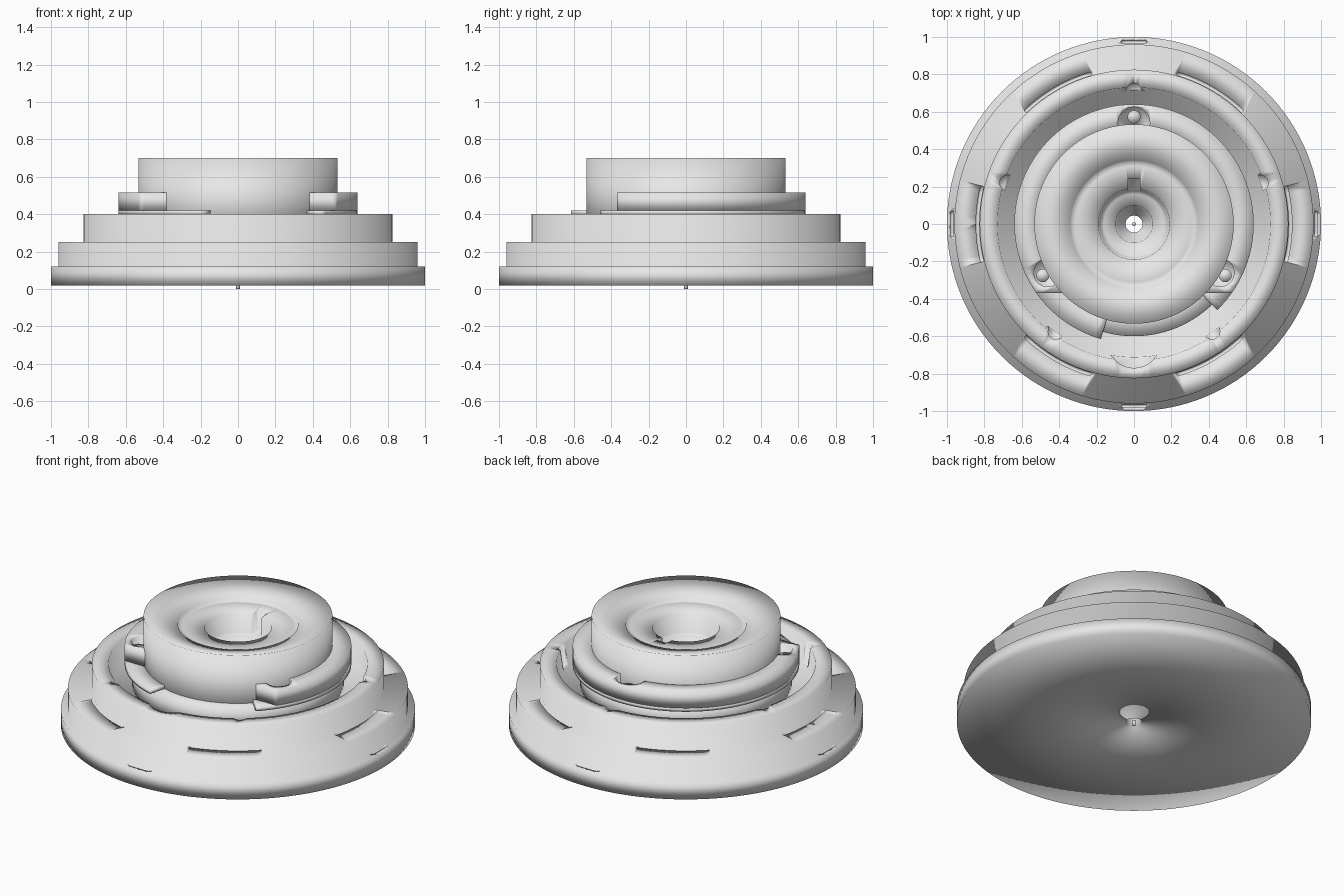
import bpy, bmesh, math
from math import sin, cos, radians

if "Cube" in bpy.data.objects:
    bpy.data.objects.remove(bpy.data.objects["Cube"])

grey = bpy.data.materials.new("light_grey")
grey.diffuse_color = (0.85, 0.85, 0.85, 1)
grey.use_nodes = True
grey.node_tree.nodes["Principled BSDF"].inputs["Base Color"].default_value = grey.diffuse_color


def finish(name, bm):
    bmesh.ops.recalc_face_normals(bm, faces=bm.faces)
    for f in bm.faces:
        f.smooth = True
    me = bpy.data.meshes.new(name)
    bm.to_mesh(me)
    bm.free()
    me.materials.append(grey)
    ob = bpy.data.objects.new(name, me)
    bpy.context.collection.objects.link(ob)
    return ob


def lathe(name, profile, a0=0, a1=360, steps=128):
    """Turn a closed (r, z) outline about z, fully or through an arc in degrees."""
    bm = bmesh.new()
    full = a1 - a0 >= 360
    rings = []
    for i in range(steps if full else steps + 1):
        a = radians(a0 + (a1 - a0) * i / steps)
        rings.append([bm.verts.new((r * cos(a), r * sin(a), z)) for r, z in profile])
    n = len(profile)
    for i in range(steps):
        p, q = rings[i], rings[(i + 1) % len(rings)]
        for j in range(n):
            k = (j + 1) % n
            bm.faces.new((p[j], q[j], q[k], p[k]))
    if not full:
        bm.faces.new(rings[0])
        bm.faces.new(rings[-1][::-1])
    return finish(name, bm)


def band(r0, r1, z0, z1):
    return [(r0, z0), (r1, z0), (r1, z1), (r0, z1)]


def cylinder(name, x, y, r, z0, z1, steps=32):
    bm = bmesh.new()
    bmesh.ops.create_cone(bm, cap_ends=True, segments=steps, radius1=r, radius2=r, depth=z1 - z0)
    bmesh.ops.translate(bm, verts=bm.verts, vec=(x, y, (z0 + z1) / 2))
    return finish(name, bm)


def box(name, x0, x1, y0, y1, z0, z1):
    bm = bmesh.new()
    bmesh.ops.create_cube(bm, size=1)
    bmesh.ops.scale(bm, verts=bm.verts, vec=(x1 - x0, y1 - y0, z1 - z0))
    bmesh.ops.translate(bm, verts=bm.verts, vec=((x0 + x1) / 2, (y0 + y1) / 2, (z0 + z1) / 2))
    return finish(name, bm)


def carve(ob, cutters):
    bpy.context.view_layer.objects.active = ob
    for c in cutters:
        m = ob.modifiers.new("cut", 'BOOLEAN')
        m.operation, m.solver, m.object = 'DIFFERENCE', 'EXACT', c
        bpy.ops.object.modifier_apply(modifier=m.name)
    for c in cutters:
        bpy.data.objects.remove(c)


# Stepped base with raised outer ring, channel and centre hole
base = lathe("stepped_base", [
    (0.045, 0.02), (0.5, 0.02), (1.0, 0.02), (1.0, 0.12), (0.96, 0.12), (0.96, 0.25),
    (0.825, 0.25), (0.825, 0.40), (0.73, 0.40), (0.71, 0.27), (0.045, 0.27)])
cuts = [lathe("slot_cutter", band(0.828, 0.845, 0.21, 0.265), a - 14, a + 14, 12)
        for a in range(0, 360, 60)]
cuts.append(cylinder("front_scoop_cutter", 0, -0.63, 0.14, 0.28, 0.45))
for a in (18, 90, 162, 234, 306):
    cuts.append(cylinder("notch_cutter", 0.71 * cos(radians(a)), 0.71 * sin(radians(a)),
                         0.042, 0.28, 0.45, 20))
for a in range(0, 360, 90):
    cuts.append(lathe("rim_slit_cutter", band(0.968, 0.98, 0.10, 0.14), a - 4, a + 4, 6))
carve(base, cuts)

# Collar standing in the channel
collar = lathe("collar", band(0.45, 0.60, 0.26, 0.40))

# Hollow core: sloping top, inner ledge, bore with a floor, and centre hole
core = lathe("core", [
    (0.045, 0.26), (0.533, 0.26), (0.533, 0.70), (0.34, 0.645), (0.335, 0.63), (0.31, 0.635),
    (0.19, 0.625), (0.18, 0.51), (0.16, 0.50), (0.10, 0.49), (0.09, 0.42), (0.045, 0.40)])
carve(core, [box("keyway_cutter", -0.033, 0.033, 0.10, 0.24, 0.515, 0.7)])

# Flange around the back, open at the front, with three lug pockets
flange = lathe("flange", band(0.50, 0.64, 0.42, 0.515))
pockets = [(0, 0.54, 0.085), (-0.46, -0.26, 0.075), (0.46, -0.26, 0.075)]
carve(flange, [box("front_cutter", -1, 1, -1, -0.37, 0.3, 0.6)] +
      [cylinder("pocket_cutter", x, y, r, 0.44, 0.6) for x, y, r in pockets])
for x, y, r in pockets:
    cylinder("lug_peg", x * 1.06, y * 1.06, 0.035, 0.43, 0.48, 20)

# Thin plate beneath the flange, reaching further forward on the left
lathe("flange_plate", band(0.50, 0.64, 0.398, 0.42), -46, 254, 100)

# Centre pin under the base
cylinder("centre_pin", 0, 0, 0.01, 0.0, 0.03, 12)
